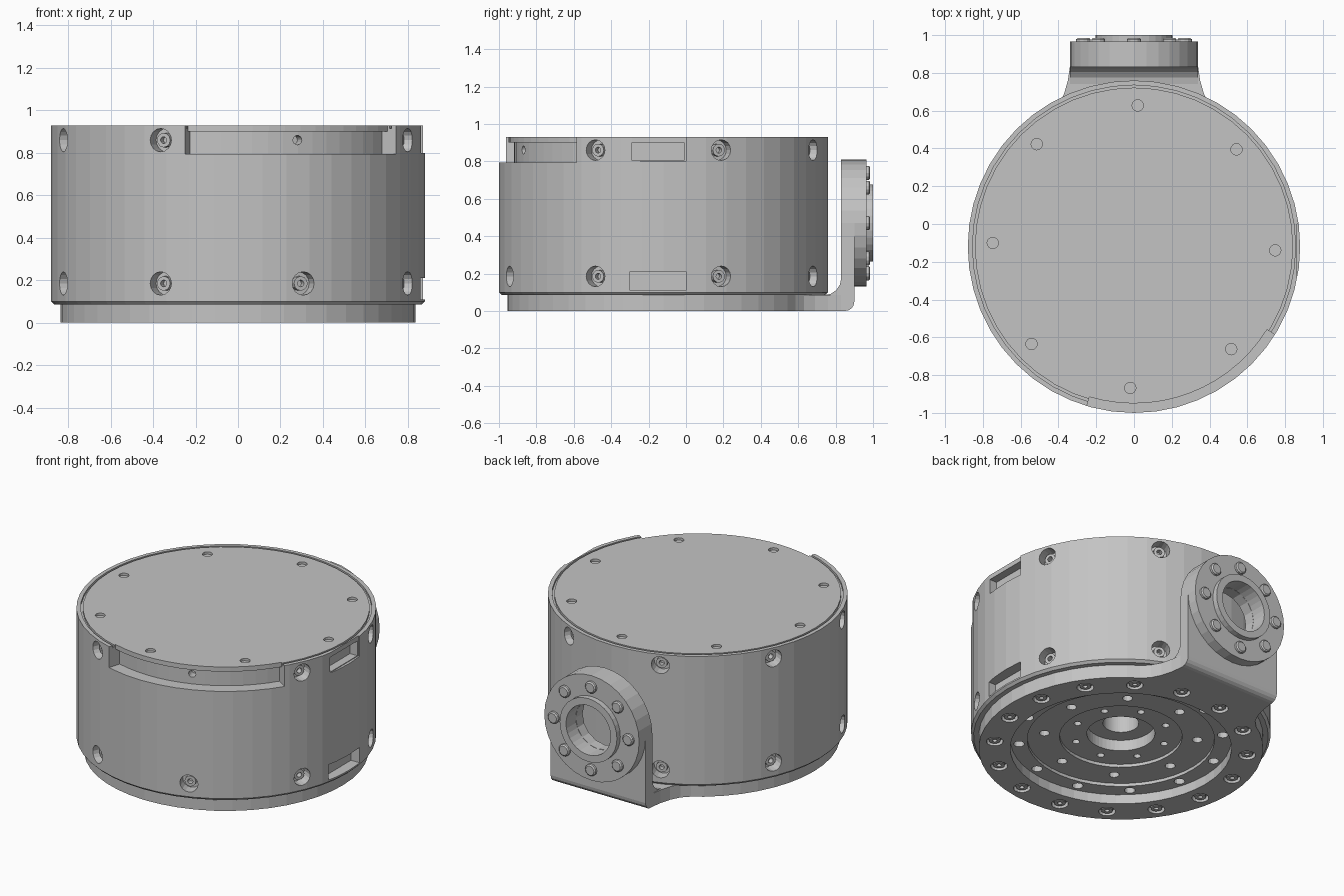
import bpy, bmesh
from math import pi, cos, sin, radians
from mathutils import Matrix

if "Cube" in bpy.data.objects:
    bpy.data.objects.remove(bpy.data.objects["Cube"])

grey = bpy.data.materials.new("machined_grey")
grey.use_nodes = True
grey.diffuse_color = (0.55, 0.55, 0.55, 1)
grey.node_tree.nodes["Principled BSDF"].inputs["Base Color"].default_value = (0.55, 0.55, 0.55, 1)

AXIS = Matrix.Translation((0, -0.12, 0))            # drum axis
FLANGE = Matrix.Translation((0, 0, 0.47)) @ Matrix.Rotation(-pi / 2, 4, 'X')


def lathe(bm, profile, mat=AXIS, n=48, a0=0.0, a1=360.0):
    """Revolve a closed (radius, height) profile, fully or over a wedge."""
    full = a1 - a0 >= 360
    pole = {}
    rings = []
    for i in range(n if full else n + 1):
        a = radians(a0 + (a1 - a0) * i / n)
        ring = []
        for j, (r, z) in enumerate(profile):
            if r == 0:
                if j not in pole:
                    pole[j] = bm.verts.new(mat @ Matrix.Translation((0, 0, z)).to_translation())
                ring.append(pole[j])
            else:
                ring.append(bm.verts.new(mat @ Matrix.Translation((r * cos(a), r * sin(a), z)).to_translation()))
        rings.append(ring)
    for i in range(n):
        p, q = rings[i], rings[(i + 1) % len(rings)]
        for j in range(len(profile)):
            k = (j + 1) % len(profile)
            quad = list(dict.fromkeys((p[j], p[k], q[k], q[j])))
            if len(quad) > 2:
                bm.faces.new(quad)
    if not full:
        bm.faces.new(rings[0])
        bm.faces.new(rings[-1])


def rod(bm, r, z0, z1, mat, n=16):
    lathe(bm, [(0, z0), (r, z0), (r, z1), (0, z1)], mat, n)


def prism(bm, points, offset, place):
    """Extrude an outline between -offset and +offset style end positions."""
    lo, hi = offset
    a = [bm.verts.new(place(u, v, lo)) for u, v in points]
    b = [bm.verts.new(place(u, v, hi)) for u, v in points]
    bm.faces.new(a)
    bm.faces.new(b)
    for i in range(len(a)):
        k = (i + 1) % len(a)
        bm.faces.new((a[i], a[k], b[k], b[i]))


def box(bm, lo, hi):
    prism(bm, [(lo[0], lo[1]), (hi[0], lo[1]), (hi[0], hi[1]), (lo[0], hi[1])],
          (lo[2], hi[2]), lambda u, v, w: (u, v, w))


def finish(bm, name):
    bmesh.ops.recalc_face_normals(bm, faces=bm.faces[:])
    me = bpy.data.meshes.new(name)
    bm.to_mesh(me)
    bm.free()
    ob = bpy.data.objects.new(name, me)
    bpy.context.scene.collection.objects.link(ob)
    me.materials.append(grey)
    return ob


def combine(ob, bm, operation='DIFFERENCE'):
    """Apply a boolean with a temporary helper mesh."""
    tool = finish(bm, "helper")
    tool.hide_render = True
    mod = ob.modifiers.new("bool", 'BOOLEAN')
    mod.object, mod.operation, mod.solver = tool, operation, 'EXACT'
    mod.use_self = True
    dg = bpy.context.evaluated_depsgraph_get()
    me = bpy.data.meshes.new_from_object(ob.evaluated_get(dg))
    ob.modifiers.clear()
    ob.data = me
    me.materials.clear()
    me.materials.append(grey)
    bpy.data.objects.remove(tool)


def around(count, radius, start=0.0, base=AXIS):
    """Matrices spaced evenly on a circle, axis unchanged."""
    return [base @ Matrix.Rotation(radians(start) + 2 * pi * i / count, 4, 'Z')
            @ Matrix.Translation((radius, 0, 0)) for i in range(count)]


def radial(angle, z):
    """Matrix whose local z points outward from the drum axis."""
    return (AXIS @ Matrix.Translation((0, 0, z)) @ Matrix.Rotation(radians(angle), 4, 'Z')
            @ Matrix.Rotation(pi / 2, 4, 'Y'))


# Drum body with lid groove and stepped hub underneath
bm = bmesh.new()
lathe(bm, [(0, 0.5), (0.105, 0.5), (0.105, 0.17), (0.2, 0.17), (0.2, 0.1), (0.36, 0.1),
           (0.36, 0.08), (0.55, 0.08), (0.55, 0.06), (0.649, 0.06), (0.649, 0.085),
           (0.865, 0.085), (0.88, 0.1), (0.88, 0.93), (0.855, 0.93), (0.855, 0.915),
           (0.842, 0.915), (0.842, 0.93), (0, 0.93)])
drum = finish(bm, "drum")

# Open slot along the front upper edge, under the lid
bm = bmesh.new()
lathe(bm, [(0.8, 0.795), (1, 0.795), (1, 1), (0.83, 1), (0.83, 0.9), (0.8, 0.9)],
      AXIS, 14, 253.5, 328)
combine(drum, bm)

# Side windows on the model's left
bm = bmesh.new()
box(bm, (0.862, -0.3, 0.8), (1, 0, 1))
box(bm, (0.81, -0.29, 0.805), (0.95, -0.01, 0.9))
box(bm, (0.81, -0.3, 0.11), (1, 0, 0.21))
combine(drum, bm)

# Counterbored holes around the wall, lid holes and hub holes
wall = [(20.5 + 45 * i, z) for i in range(8) for z in (0.185, 0.86)]
in_slot = (20.5 + 45 * 6, 0.86)
bm = bmesh.new()
for spot in wall:
    if spot == in_slot:
        rod(bm, 0.022, 0.74, 0.83, radial(*spot))
    else:
        rod(bm, 0.055, 0.81, 0.95, radial(*spot))
for m in around(8, 0.748, 88.5):
    rod(bm, 0.03, 0.915, 1, m)
for count, radius, r, start in ((12, 0.6, 0.032, 15), (8, 0.45, 0.03, 10), (8, 0.28, 0.022, 30)):
    for m in around(count, radius, start):
        rod(bm, r, -0.05, 0.14, m, 12)
combine(drum, bm)

# Socket screws seated in the wall holes
bm = bmesh.new()
for spot in wall:
    if spot != in_slot:
        lathe(bm, [(0.016, 0.8), (0.034, 0.8), (0.034, 0.845), (0.016, 0.845)], radial(*spot), 12)
finish(bm, "wall_screws")

# Base ring, tongue and upright bracket plate in one piece
bm = bmesh.new()
lathe(bm, [(0.65, 0), (0.835, 0), (0.835, 0.085), (0.65, 0.085)])
bracket = finish(bm, "base_bracket")
bm = bmesh.new()
half = [(0.46, 0.57), (0.4, 0.63), (0.37, 0.69), (0.35, 0.76), (0.34, 0.83)]
prism(bm, half + [(-x, y) for x, y in reversed(half)], (0, 0.085), lambda u, v, w: (u, v, w))
combine(bracket, bm, 'UNION')
bm = bmesh.new()
fillet = [(0.74 + 0.09 * sin(t * pi / 8), 0.175 - 0.09 * cos(t * pi / 8)) for t in range(4, -1, -1)]
bend = [(0.85 + 0.05 * sin(t * pi / 8), 0.05 - 0.05 * cos(t * pi / 8)) for t in range(5)]
prism(bm, [(0.7, 0)] + bend + [(0.9, 0.47), (0.83, 0.47)] + fillet + [(0.7, 0.085)],
      (-0.34, 0.34), lambda u, v, w: (w, u, v))
combine(bracket, bm, 'UNION')
bm = bmesh.new()
rod(bm, 0.34, 0.83, 0.9, FLANGE, 32)
combine(bracket, bm, 'UNION')
bm = bmesh.new()
rod(bm, 0.16, 0.8, 1.1, FLANGE, 16)
for m in around(16, 0.745, 11.25):
    rod(bm, 0.05, -0.05, 0.03, m)
combine(bracket, bm)

# Screws in the base ring
bm = bmesh.new()
for m in around(16, 0.745, 11.25):
    lathe(bm, [(0.014, 0.006), (0.034, 0.006), (0.034, 0.04), (0.014, 0.04)], m, 12)
finish(bm, "base_screws")

# Round flange with raised collar and bolts
bm = bmesh.new()
lathe(bm, [(0.16, 0.9), (0.34, 0.9), (0.34, 0.965), (0.205, 0.965), (0.205, 1), (0.16, 1)], FLANGE, 32)
finish(bm, "flange")
bm = bmesh.new()
for m in around(8, 0.268, 0, FLANGE):
    lathe(bm, [(0, 0.95), (0.038, 0.95), (0.038, 0.978), (0.03, 0.985), (0, 0.985)], m, 12)
finish(bm, "flange_bolts")
